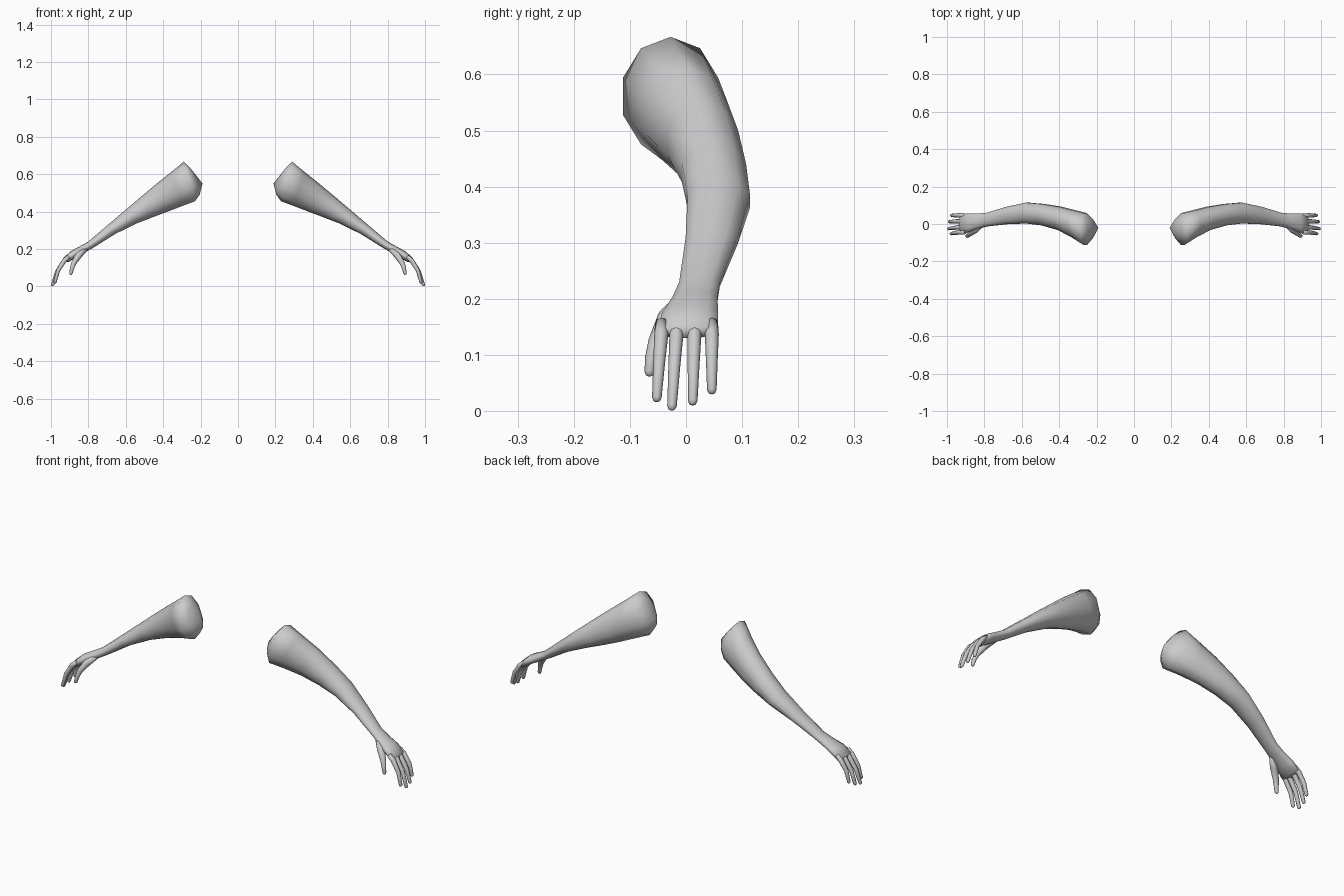
import bpy
import bmesh
import math
from mathutils import Vector

cube = bpy.data.objects.get("Cube")
if cube:
    bpy.data.objects.remove(cube)

skin = bpy.data.materials.new("light_grey")
skin.use_nodes = True
GREY = (0.6, 0.6, 0.6, 1)
skin.diffuse_color = GREY
skin.node_tree.nodes["Principled BSDF"].inputs["Base Color"].default_value = GREY


def loft(name, sections, sides, start, end):
    """Skin elliptical rings (centre, half axis, half axis) and close both ends on a point."""
    bm = bmesh.new()
    rings = []
    for centre, u, v in sections:
        ring = []
        for i in range(sides):
            a = math.tau * i / sides
            ring.append(bm.verts.new(centre + u * math.cos(a) + v * math.sin(a)))
        rings.append(ring)
    for a, b in zip(rings, rings[1:]):
        for i in range(sides):
            j = (i + 1) % sides
            bm.faces.new((a[i], a[j], b[j], b[i]))
    for point, ring in ((start, rings[0]), (end, rings[-1])):
        tip = bm.verts.new(point)
        for i in range(sides):
            bm.faces.new((ring[i], ring[(i + 1) % sides], tip))
    bmesh.ops.recalc_face_normals(bm, faces=bm.faces)
    mesh = bpy.data.meshes.new(name)
    bm.to_mesh(mesh)
    bm.free()
    mesh.materials.append(skin)
    mesh.shade_smooth()
    obj = bpy.data.objects.new(name, mesh)
    bpy.context.collection.objects.link(obj)
    obj.modifiers.new("other_side", 'MIRROR').use_mirror_merge = False
    return obj


def limb_section(top, bottom, front, back):
    """Ring from its upper and lower (x, z) points and its y limits."""
    t = Vector((top[0], 0, top[1]))
    b = Vector((bottom[0], 0, bottom[1]))
    centre = (t + b) / 2 + Vector((0, (front + back) / 2, 0))
    return centre, (t - b) / 2, Vector((0, (back - front) / 2, 0))


def digit(name, path, radii):
    """Tapered round tube with a blunt tip."""
    pts = [Vector(p) for p in path]
    sections = []
    for i, p in enumerate(pts):
        along = (pts[min(i + 1, len(pts) - 1)] - pts[max(i - 1, 0)]).normalized()
        u = along.cross(Vector((0, 1, 0))).normalized()
        sections.append((p, u * radii[i], along.cross(u) * radii[i]))
    # rounded end
    r = radii[-1]
    p, u, v = sections[-1]
    sections.append((p + along * r * 0.7, u * 0.7, v * 0.7))
    loft(name, sections, 8, pts[0] - along * r * 0.2, p + along * r)


# Arm from the rounded shoulder end to the knuckles
arm = [limb_section(*s) for s in (
    ((.25, .627), (.205, .49), -.08, .03),
    ((.29, .667), (.23, .455), -.117, .062),
    ((.355, .613), (.295, .431), -.075, .078),
    ((.43, .553), (.37, .402), -.035, .096),
    ((.52, .478), (.455, .37), -.01, .11),
    ((.6, .41), (.54, .337), 0, .117),
    ((.7, .325), (.655, .281), -.003, .094),
    ((.8, .24), (.765, .212), -.014, .062),
    ((.845, .215), (.815, .183), -.026, .058),
    ((.895, .188), (.865, .155), -.045, .06),
    ((.935, .152), (.905, .13), -.054, .059),
)]
loft("arm", arm, 10, Vector((.19, -.02, .55)), Vector((.932, 0, .13)))

# Four fingers: base y, tip y, tip x, tip z
for name, y0, y1, x1, z1 in (
    ("index_finger", -.044, -.052, .978, .024),
    ("middle_finger", -.017, -.025, .991, .009),
    ("ring_finger", .015, .012, .987, .018),
    ("little_finger", .046, .046, .975, .038),
):
    base = Vector((.905, y0, .158))
    knuckle = Vector((.929, y0, .137))
    tip = Vector((x1, y1, z1))
    joint = knuckle.lerp(tip, .5) + Vector((.008, 0, .004))
    digit(name, (base, knuckle, joint, tip), (.011, .0125, .0105, .0085))

# Thumb hanging from the front edge of the palm
digit("thumb",
      ((.815, -.006, .2), (.85, -.033, .168), (.878, -.053, .125), (.888, -.062, .095), (.893, -.065, .07)),
      (.013, .018, .014, .011, .009))
